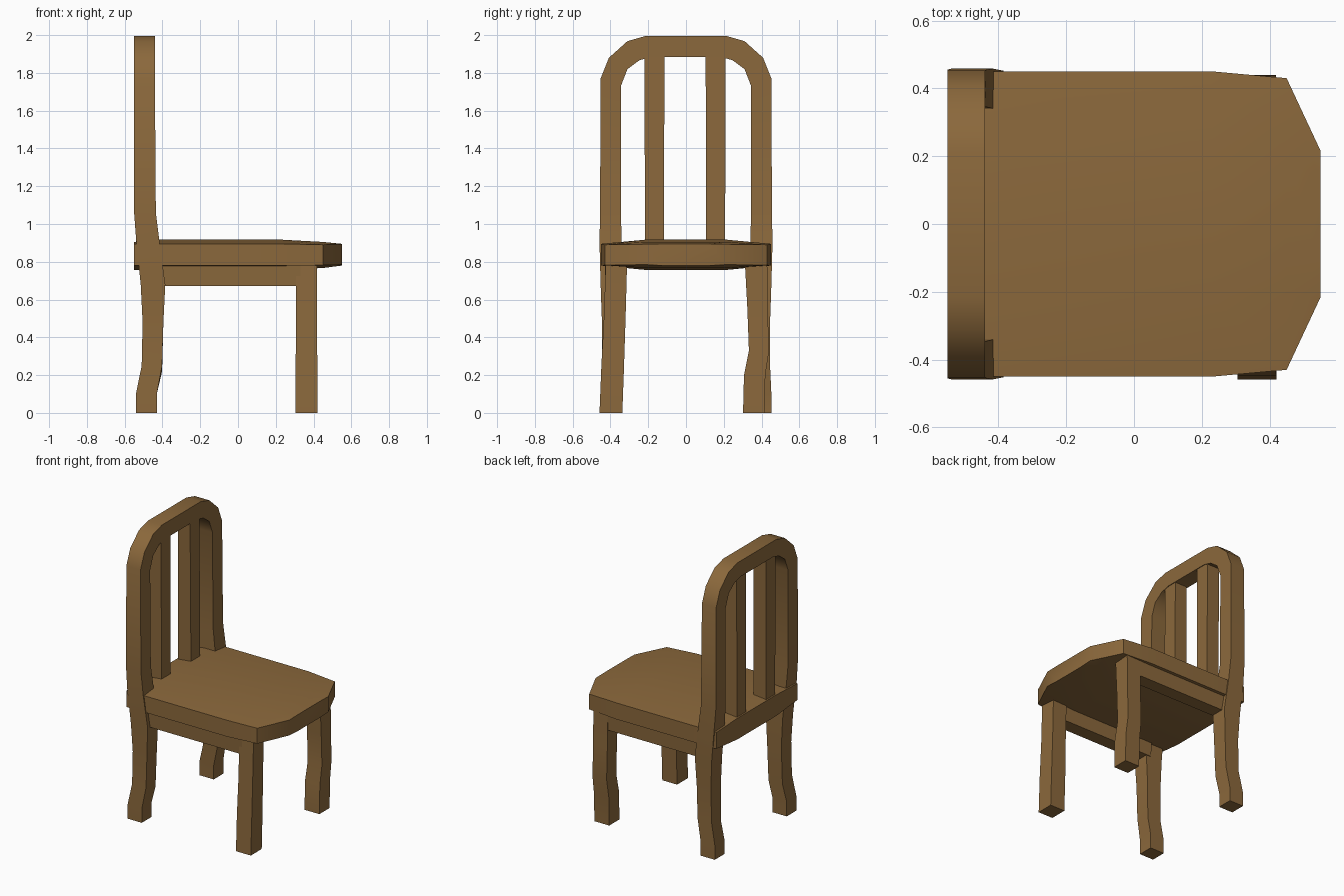
import bpy, bmesh, math

wood = bpy.data.materials.new("wood")
wood.diffuse_color = (0.26, 0.14, 0.045, 1)


def loft(name, rings):
    """Skin a chain of equal-sized point rings and cap both ends."""
    bm = bmesh.new()
    loops = [[bm.verts.new(p) for p in ring] for ring in rings]
    for a, b in zip(loops, loops[1:]):
        n = len(a)
        for i in range(n):
            j = (i + 1) % n
            bm.faces.new((a[i], a[j], b[j], b[i]))
    bm.faces.new(loops[0][::-1])
    bm.faces.new(loops[-1])
    bmesh.ops.recalc_face_normals(bm, faces=bm.faces)
    mesh = bpy.data.meshes.new(name)
    bm.to_mesh(mesh)
    bm.free()
    mesh.materials.append(wood)
    obj = bpy.data.objects.new(name, mesh)
    bpy.context.collection.objects.link(obj)
    bpy.ops.object.select_all(action='DESELECT')
    obj.select_set(True)
    bpy.context.view_layer.objects.active = obj
    bpy.ops.object.shade_smooth_by_angle(angle=math.radians(50))
    return obj


def post(name, stations):
    """Upright with rectangular rings: (z, x0, x1, y0, y1)."""
    return loft(name, [[(x0, y0, z), (x1, y0, z), (x1, y1, z), (x0, y1, z)]
                       for z, x0, x1, y0, y1 in stations])


# seat: faceted slab with a slightly crowned top and bottom
def seat_ring(x, w, inner, edge_lo, edge_hi, lo, hi):
    return [(x, -w, edge_lo), (x, -inner, lo), (x, inner, lo), (x, w, edge_lo),
            (x, w, edge_hi), (x, inner, hi), (x, -inner, hi), (x, -w, edge_hi)]


loft("seat", [seat_ring(-0.55, 0.45, 0.215, 0.78, 0.895, 0.757, 0.905),
              seat_ring(-0.43, 0.45, 0.215, 0.78, 0.895, 0.757, 0.917),
              seat_ring(0.23, 0.45, 0.215, 0.78, 0.895, 0.757, 0.917),
              seat_ring(0.45, 0.43, 0.215, 0.782, 0.89, 0.767, 0.905),
              seat_ring(0.55, 0.216, 0.12, 0.785, 0.893, 0.78, 0.895)])

# back frame: both rear legs and the arch in one sweep
# (outer y, outer z, inner y, inner z, back x, front x)
half = [(0.452, 0.0, 0.345, 0.0, -0.54, -0.43),
        (0.452, 0.1, 0.345, 0.1, -0.54, -0.43),
        (0.445, 0.25, 0.34, 0.22, -0.51, -0.402),
        (0.445, 0.48, 0.335, 0.48, -0.505, -0.395),
        (0.452, 0.68, 0.335, 0.68, -0.515, -0.385),
        (0.458, 0.90, 0.34, 0.90, -0.538, -0.415),
        (0.455, 1.06, 0.345, 1.06, -0.55, -0.435),
        (0.452, 1.77, 0.345, 1.73, -0.55, -0.44),
        (0.408, 1.88, 0.31, 1.82, -0.55, -0.44),
        (0.31, 1.968, 0.245, 1.868, -0.55, -0.44),
        (0.215, 1.995, 0.18, 1.885, -0.55, -0.44)]
path = [(s, *p) for s, pts in ((-1, half), (1, half[::-1])) for p in pts]
loft("back_frame", [[(x0, s * oy, oz), (x1, s * oy, oz),
                     (x1, s * iy, iz), (x0, s * iy, iz)]
                    for s, oy, oz, iy, iz, x0, x1 in path])

# back slats
for y in (-0.167, 0.157):
    post("back_slat", [(0.89, -0.54, -0.44, y - 0.05, y + 0.05),
                       (1.92, -0.54, -0.445, y - 0.053, y + 0.053)])

# front legs, slightly bowed
post("front_leg", [(0, 0.305, 0.42, -0.458, -0.337),
                   (0.25, 0.305, 0.42, -0.448, -0.328),
                   (0.50, 0.308, 0.418, -0.435, -0.32),
                   (0.79, 0.308, 0.418, -0.425, -0.312)])
post("front_leg", [(0, 0.305, 0.42, 0.302, 0.415),
                   (0.20, 0.305, 0.42, 0.307, 0.42),
                   (0.33, 0.308, 0.418, 0.333, 0.44),
                   (0.55, 0.308, 0.418, 0.325, 0.432),
                   (0.79, 0.308, 0.418, 0.312, 0.43)])

# side rails under the seat
for s in (-1, 1):
    post("side_rail", [(0.672, -0.42, 0.33, s * 0.33, s * 0.425),
                       (0.79, -0.42, 0.33, s * 0.32, s * 0.43)])
